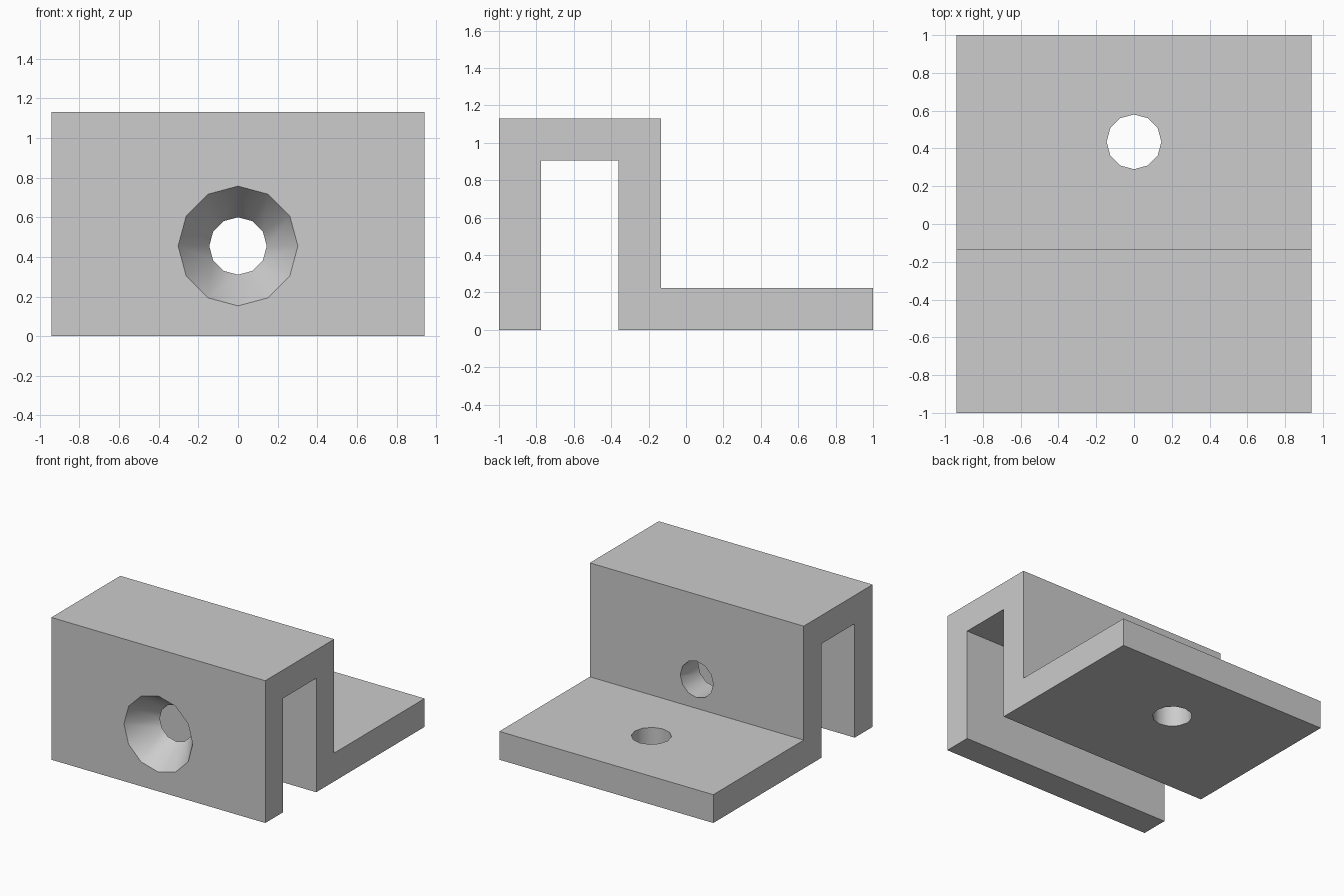
import bpy
import bmesh
import math
from mathutils import Matrix

cube = bpy.data.objects.get("Cube")
if cube:
    bpy.data.objects.remove(cube, do_unlink=True)

WIDTH = 1.88
HOLE_R = 0.145
SINK_R = 0.302
HOLE_Z = 0.455
FRONT, FRONT_IN, REAR_IN, REAR, END = -1.0, -0.775, -0.36, -0.135, 1.0
PLATE, SLOT, TOP = 0.225, 0.905, 1.13

grey = bpy.data.materials.new("light grey")
grey.use_nodes = True
grey.diffuse_color = (0.604, 0.604, 0.604, 1)
grey.node_tree.nodes["Principled BSDF"].inputs["Base Color"].default_value = grey.diffuse_color


def make_object(name, bm):
    bmesh.ops.recalc_face_normals(bm, faces=bm.faces)
    mesh = bpy.data.meshes.new(name)
    bm.to_mesh(mesh)
    bm.free()
    mesh.materials.append(grey)
    obj = bpy.data.objects.new(name, mesh)
    bpy.context.collection.objects.link(obj)
    return obj


def cutter(name, r_start, r_end, depth, location, along_y):
    """Twelve-sided cone or cylinder, running along y or z."""
    bm = bmesh.new()
    turn = Matrix.Rotation(-math.pi / 2, 4, 'X') if along_y else Matrix()
    bmesh.ops.create_cone(bm, cap_ends=True, segments=12, radius1=r_start,
                          radius2=r_end, depth=depth,
                          matrix=Matrix.Translation(location) @ turn)
    obj = make_object(name, bm)
    obj.hide_render = True
    return obj


# Bracket body: hooked side profile extruded across the width
profile = [(FRONT, 0), (FRONT_IN, 0), (FRONT_IN, SLOT), (REAR_IN, SLOT), (REAR_IN, 0),
           (END, 0), (END, PLATE), (REAR, PLATE), (REAR, TOP), (FRONT, TOP)]
bm = bmesh.new()
side = bm.faces.new([bm.verts.new((-WIDTH / 2, y, z)) for y, z in profile])
grown = bmesh.ops.extrude_face_region(bm, geom=[side])["geom"]
bmesh.ops.translate(bm, vec=(WIDTH, 0, 0),
                    verts=[v for v in grown if isinstance(v, bmesh.types.BMVert)])
bracket = make_object("bracket", bm)

# Countersink in the front wall, straight holes in the rear wall and base plate
over = 0.05
wall = FRONT_IN - FRONT
grow = over * (SINK_R - HOLE_R) / wall
cutters = [
    cutter("countersink_cutter", SINK_R + grow, HOLE_R - grow, wall + 2 * over,
           (0, (FRONT + FRONT_IN) / 2, HOLE_Z), True),
    cutter("rear_wall_hole_cutter", HOLE_R, HOLE_R, REAR - REAR_IN + 2 * over,
           (0, (REAR + REAR_IN) / 2, HOLE_Z), True),
    cutter("plate_hole_cutter", HOLE_R, HOLE_R, PLATE + 2 * over,
           (0, 0.435, PLATE / 2), False),
]

bpy.ops.object.select_all(action='DESELECT')
bpy.context.view_layer.objects.active = bracket
bracket.select_set(True)
for tool in cutters:
    mod = bracket.modifiers.new(tool.name, 'BOOLEAN')
    mod.operation = 'DIFFERENCE'
    mod.solver = 'EXACT'
    mod.object = tool
    bpy.ops.object.modifier_apply(modifier=mod.name)
    bpy.data.objects.remove(tool, do_unlink=True)

bpy.ops.object.shade_smooth_by_angle(angle=math.radians(40))
